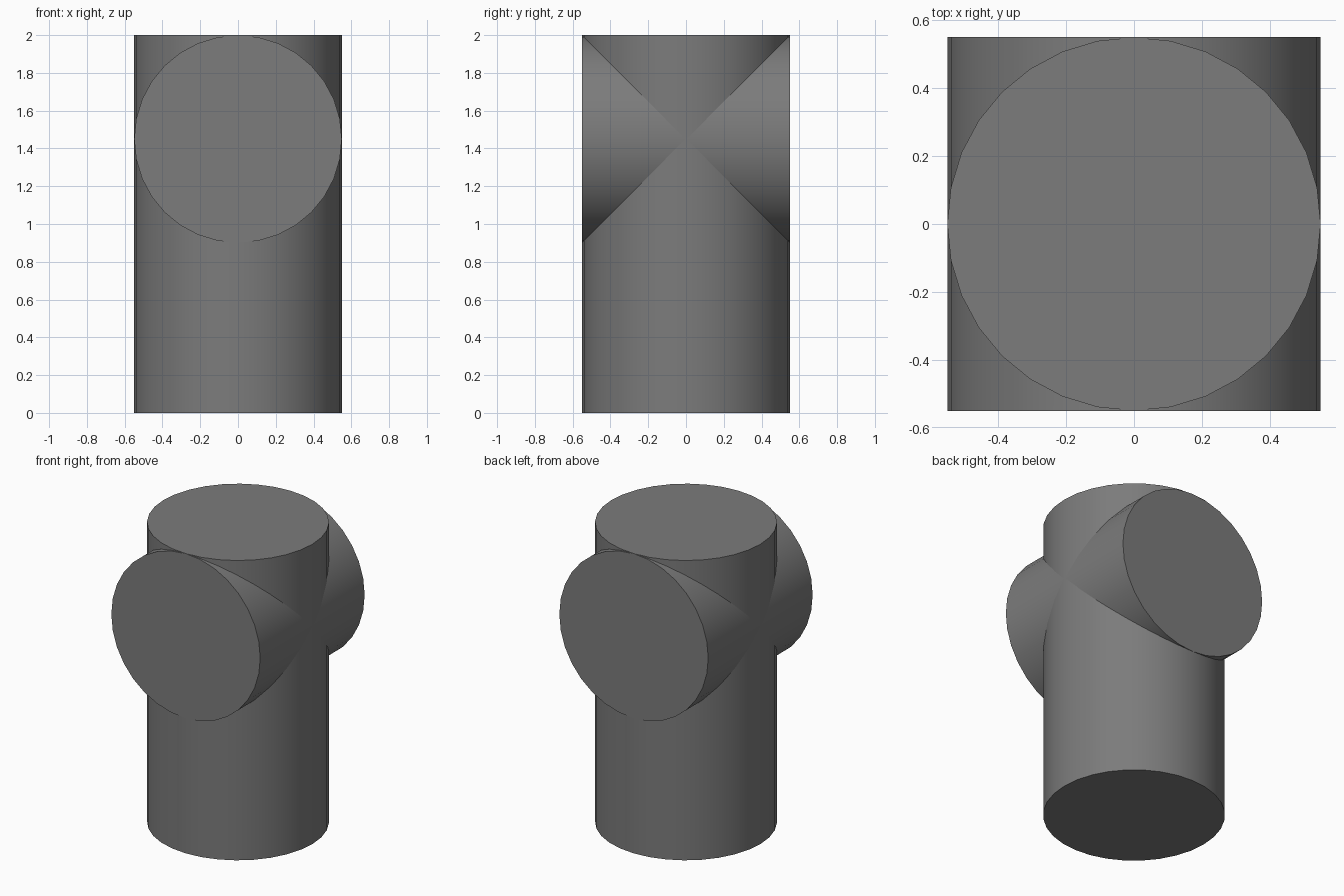
import bpy
import math
from mathutils import Vector

if "Cube" in bpy.data.objects:
    bpy.data.objects.remove(bpy.data.objects["Cube"])

RADIUS = 0.55
CROSS_Z = 1.45


def cylinder(name, radius, depth, z, tilt=0.0):
    bpy.ops.mesh.primitive_cylinder_add(vertices=32, radius=radius, depth=depth,
                                        location=(0, 0, z), rotation=(tilt, 0, 0))
    obj = bpy.context.object
    obj.name = name
    bpy.ops.object.transform_apply(location=True, rotation=True, scale=True)
    return obj


# Horizontal pipe running front to back, slightly slimmer for a clean union
cross = cylinder("cross_pipe", RADIUS - 0.0005, 2 * RADIUS + 0.001, CROSS_Z, math.pi / 2)
cross.hide_render = True

# Upright pipe
pipe = cylinder("pipe_joint", RADIUS, 2.0, 1.0)

# Join both into one solid
union = pipe.modifiers.new("union", 'BOOLEAN')
union.operation = 'UNION'
union.solver = 'EXACT'
union.object = cross
bpy.ops.object.modifier_apply(modifier=union.name)
bpy.data.objects.remove(cross)

# Smooth round walls with flat caps: each wall face gets its pipe's radial normals
mesh = pipe.data
bpy.ops.object.shade_smooth()
normals = [Vector((0, 0, 1))] * len(mesh.loops)
for face in mesh.polygons:
    n = face.normal.copy()
    for i in face.loop_indices:
        co = mesh.vertices[mesh.loops[i].vertex_index].co
        if abs(n.z) > 0.999 or abs(n.y) > 0.999:
            normals[i] = n
        elif abs(n.z) < 0.01:
            normals[i] = Vector((co.x, co.y, 0)).normalized()
        else:
            normals[i] = Vector((co.x, 0, co.z - CROSS_Z)).normalized()
mesh.normals_split_custom_set(normals)

# Dark grey surface
grey = bpy.data.materials.new("dark_grey")
grey.diffuse_color = (0.2, 0.2, 0.2, 1)
grey.use_nodes = True
grey.node_tree.nodes["Principled BSDF"].inputs["Base Color"].default_value = grey.diffuse_color
mesh.materials.clear()
mesh.materials.append(grey)
for face in mesh.polygons:
    face.material_index = 0
